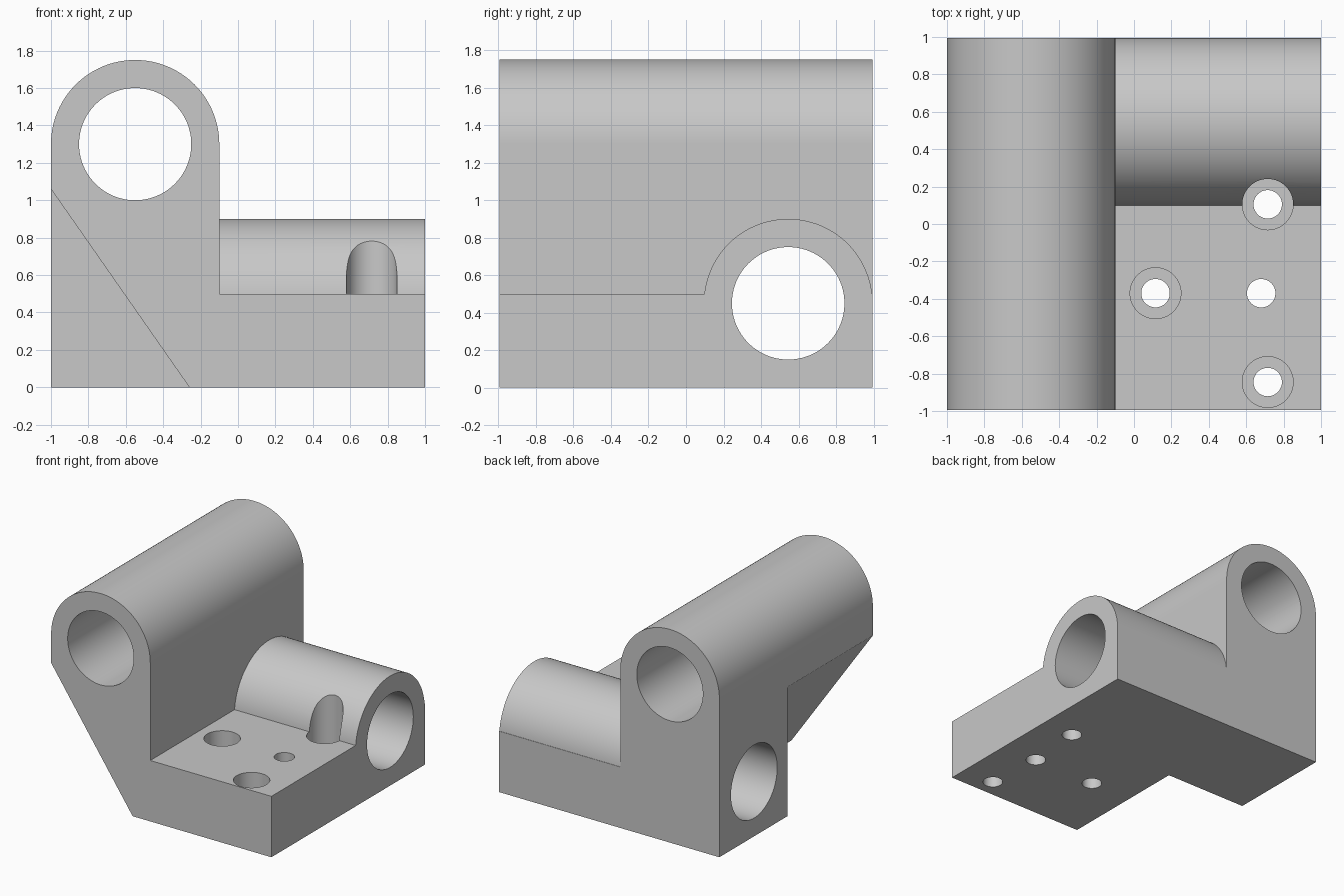
import bpy, bmesh
from math import cos, sin, pi, radians
from mathutils import Vector

if "Cube" in bpy.data.objects:
    bpy.data.objects.remove(bpy.data.objects["Cube"])

D = 0.995            # half depth
OUTER, BORE = 0.45, 0.3
BAR = (-0.55, 1.3)   # bar axis in x, z
TUBE = (0.545, 0.45) # tube axis in y, z

grey = bpy.data.materials.new("plain grey")
grey.use_nodes = True
colour = (0.58, 0.58, 0.58, 1)
grey.diffuse_color = colour
grey.node_tree.nodes["Principled BSDF"].inputs["Base Color"].default_value = colour


def arc(centre, radius, start, end, steps):
    return [(centre[0] + radius * cos(start + (end - start) * i / steps),
             centre[1] + radius * sin(start + (end - start) * i / steps))
            for i in range(steps + 1)]


def circle(centre, radius, steps=96):
    return arc(centre, radius, 0, 2 * pi, steps)[:-1]


def extrude(name, outline, axis, start, end):
    """Prism from a 2D outline, swept along the given axis."""
    place = {"x": lambda a, b, t: (t, a, b),
             "y": lambda a, b, t: (a, t, b),
             "z": lambda a, b, t: (a, b, t)}[axis]
    bm = bmesh.new()
    face = bm.faces.new([bm.verts.new(place(a, b, start)) for a, b in outline])
    swept = bmesh.ops.extrude_face_region(bm, geom=[face])
    moved = [v for v in swept["geom"] if isinstance(v, bmesh.types.BMVert)]
    bmesh.ops.translate(bm, verts=moved, vec=Vector(place(0, 0, end - start)))
    bmesh.ops.recalc_face_normals(bm, faces=bm.faces)
    mesh = bpy.data.meshes.new(name)
    bm.to_mesh(mesh)
    bm.free()
    mesh.materials.append(grey)
    obj = bpy.data.objects.new(name, mesh)
    bpy.context.collection.objects.link(obj)
    return obj


def combine(target, tool, operation):
    """Apply a boolean and discard the tool."""
    tool.hide_render = True
    mod = target.modifiers.new("boolean", "BOOLEAN")
    mod.operation, mod.solver, mod.object = operation, "EXACT", tool
    bpy.context.view_layer.update()
    graph = bpy.context.evaluated_depsgraph_get()
    result = bpy.data.meshes.new_from_object(target.evaluated_get(graph))
    target.modifiers.clear()
    target.data = result
    bpy.data.objects.remove(tool)


# Base plate and tall bar as one side profile
outline = [(-1, 0), (1, 0), (1, 0.5), (BAR[0] + OUTER, 0.5)]
outline += arc(BAR, OUTER, 0, pi, 64)
bracket = extrude("bracket_body", outline, "y", -D, D)

# Low cross tube with a rounded top
outline = [(TUBE[0] - OUTER, 0.2), (TUBE[0] + OUTER, 0.2)]
outline += arc(TUBE, OUTER, 0, pi, 64)
combine(bracket, extrude("cross_tube", outline, "x", -0.5, 1), "UNION")

# Sloped relief under the front of the bar
slope = [(-1.15, -0.215), (-0.11, -0.215), (-1.15, 1.275)]
combine(bracket, extrude("slope_cutter", slope, "y", -1.2, 0.11), "DIFFERENCE")

# Bores through bar and tube
combine(bracket, extrude("bar_bore", circle(BAR, BORE), "y", -1.2, 1.2), "DIFFERENCE")
combine(bracket, extrude("tube_bore", circle(TUBE, BORE), "x", -1.2, 1.2), "DIFFERENCE")

# Screw holes, three of them counterbored
for x, y, counterbored in [(0.115, -0.37, True), (0.715, 0.105, True),
                           (0.715, -0.845, True), (0.68, -0.37, False)]:
    combine(bracket, extrude("hole", circle((x, y), 0.076, 48), "z", -0.2, 1.2),
            "DIFFERENCE")
    if counterbored:
        combine(bracket, extrude("counterbore", circle((x, y), 0.136, 64), "z", 0.25, 1.2),
                "DIFFERENCE")

# Smooth curves, crisp edges
bpy.ops.object.select_all(action="DESELECT")
bracket.select_set(True)
bpy.context.view_layer.objects.active = bracket
bpy.ops.object.shade_smooth_by_angle(angle=radians(30))
weighted = bracket.modifiers.new("even shading", "WEIGHTED_NORMAL")
weighted.keep_sharp = True
